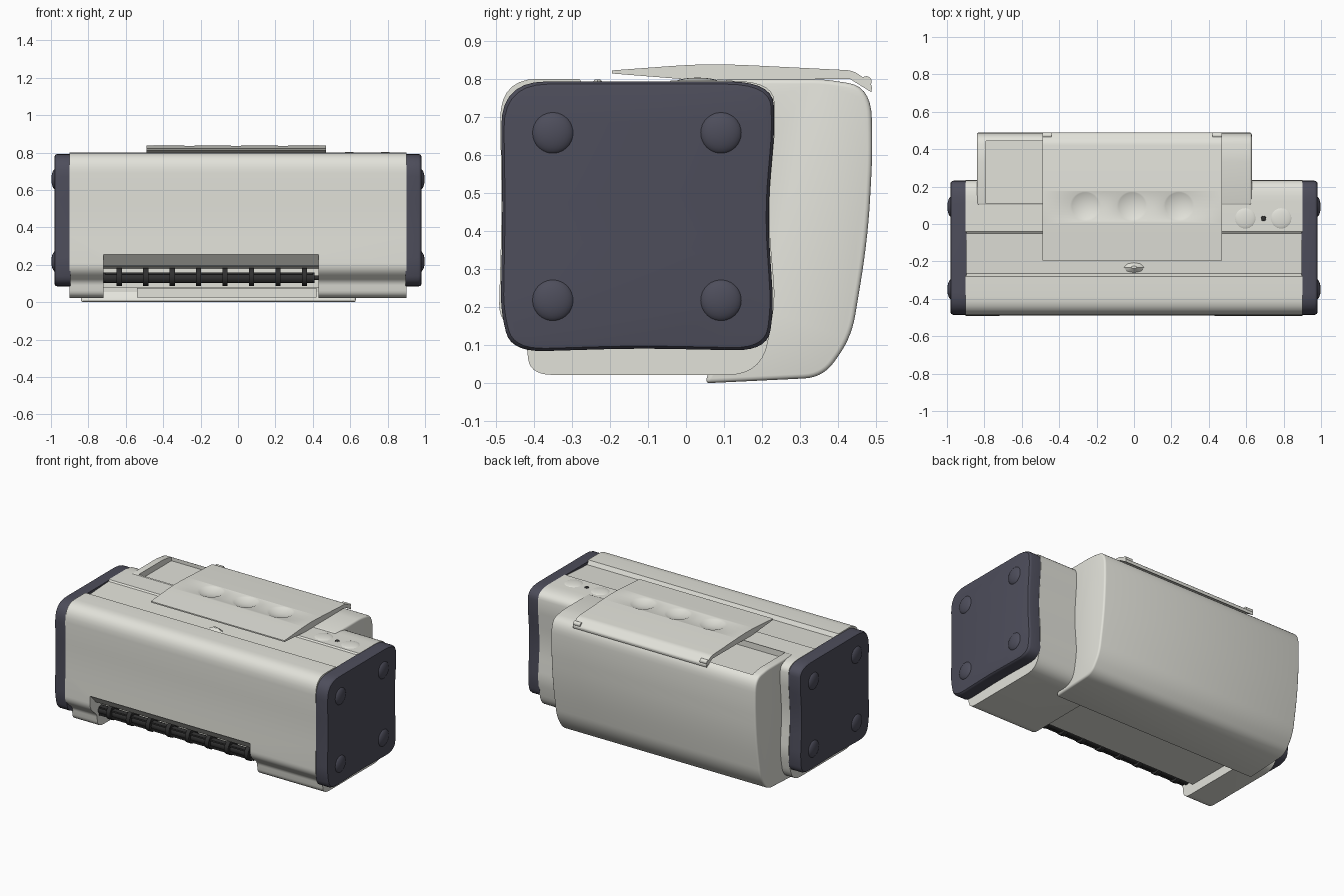
import bpy, bmesh, math
from mathutils import Vector, Matrix

if "Cube" in bpy.data.objects:
    bpy.data.objects.remove(bpy.data.objects["Cube"])


def material(name, rgb):
    m = bpy.data.materials.new(name)
    m.diffuse_color = (*rgb, 1)
    m.use_nodes = True
    m.node_tree.nodes["Principled BSDF"].inputs["Base Color"].default_value = m.diffuse_color
    return m


SHELL = material("pale_shell", (0.76, 0.76, 0.70))
DARK = material("dark_plastic", (0.075, 0.075, 0.105))
BLACK = material("black_rubber", (0.03, 0.03, 0.03))


def finish(name, bm, mat):
    bmesh.ops.recalc_face_normals(bm, faces=bm.faces)
    me = bpy.data.meshes.new(name)
    bm.to_mesh(me)
    bm.free()
    ob = bpy.data.objects.new(name, me)
    bpy.context.collection.objects.link(ob)
    if mat:
        me.materials.append(mat)
    return ob


def rounded(points, steps=7):
    """Outline from (y, z, corner size) with curved corners."""
    out = []
    for i, (y, z, r) in enumerate(points):
        p = Vector((y, z))
        if r == 0:
            out.append(p)
            continue
        da = Vector(points[i - 1][:2]) - p
        db = Vector(points[(i + 1) % len(points)][:2]) - p
        a = p + da.normalized() * min(r, da.length * 0.48)
        b = p + db.normalized() * min(r, db.length * 0.48)
        for k in range(steps + 1):
            t = k / steps
            out.append(a * (1 - t) ** 2 + p * 2 * t * (1 - t) + b * t * t)
    return out


def loft(name, sections, mat):
    """Closed solid through (x, outline) sections."""
    bm = bmesh.new()
    rings = [[bm.verts.new((x, y, z)) for y, z in outline] for x, outline in sections]
    n = len(rings[0])
    for a, b in zip(rings, rings[1:]):
        for i in range(n):
            j = (i + 1) % n
            bm.faces.new((a[i], a[j], b[j], b[i]))
    bm.faces.new(rings[0])
    bm.faces.new(rings[-1])
    return finish(name, bm, mat)


def extrude(name, outline, x0, x1, mat):
    return loft(name, [(x0, outline), (x1, outline)], mat)


def box(name, x0, x1, y0, y1, z0, z1, mat=None):
    return extrude(name, [(y0, z0), (y1, z0), (y1, z1), (y0, z1)], x0, x1, mat)


def ball(name, loc, scale, mat=None, seg=32):
    bm = bmesh.new()
    bmesh.ops.create_uvsphere(bm, u_segments=seg, v_segments=seg // 2, radius=1)
    bmesh.ops.transform(bm, matrix=Matrix.Translation(loc) @ Matrix.Diagonal((*scale, 1)), verts=bm.verts)
    return finish(name, bm, mat)


def rod(name, x0, x1, y, z, r, mat, seg=20):
    ring = [(y + r * math.cos(2 * math.pi * i / seg), z + r * math.sin(2 * math.pi * i / seg)) for i in range(seg)]
    return extrude(name, ring, x0, x1, mat)


def apply(ob, mod):
    bpy.context.view_layer.objects.active = ob
    bpy.ops.object.modifier_apply(modifier=mod.name)


def cut(ob, cutter, keep=False):
    m = ob.modifiers.new("cut", "BOOLEAN")
    m.operation, m.solver, m.object = "DIFFERENCE", "EXACT", cutter
    apply(ob, m)
    if not keep:
        bpy.data.objects.remove(cutter)


def bevel(ob, w, seg=4):
    m = ob.modifiers.new("bevel", "BEVEL")
    m.width, m.segments, m.limit_method, m.angle_limit = w, seg, "ANGLE", math.radians(50)
    apply(ob, m)


# main housing with shallow valley along the top and waisted back
body = extrude("main_housing", rounded([
    (-0.49, 0.80, 0.11), (-0.28, 0.80, 0), (-0.265, 0.775, 0), (-0.05, 0.787, 0), (-0.04, 0.795, 0),
    (0.23, 0.795, 0.11), (0.235, 0.68, 0.03), (0.215, 0.45, 0.1), (0.235, 0.22, 0.05),
    (0.20, 0.022, 0.09), (-0.41, 0.022, 0.06), (-0.42, 0.11, 0.02), (-0.492, 0.17, 0.04),
    (-0.484, 0.45, 0.1)]), -0.90, 0.90, SHELL)

# front outlet and hollow underside
cut(body, extrude("outlet_cutter", [(-0.6, 0.27), (-0.485, 0.255), (-0.43, 0.195), (-0.33, 0.18),
                                    (-0.33, 0.08), (0.08, 0.08), (0.08, -0.05), (-0.6, -0.05)],
                  -0.72, 0.43, None))

# rear paper compartment
rear = extrude("rear_compartment", rounded([
    (0.05, 0.0, 0), (0.36, 0.015, 0.05), (0.435, 0.12, 0.06), (0.478, 0.38, 0.12), (0.49, 0.60, 0.06),
    (0.487, 0.78, 0.09), (0.36, 0.799, 0.03), (0.10, 0.799, 0), (0.10, 0.70, 0), (0.19, 0.60, 0),
    (0.19, 0.20, 0), (0.06, 0.03, 0)]), -0.84, 0.63, SHELL)
bevel(rear, 0.012, 3)

# open tray beside the lid
tray = box("tray_cutter", -0.79, -0.44, 0.11, 0.445, 0.76, 0.9)
cut(rear, tray, keep=True)
cut(body, tray)

# hinged lid with three finger dimples
lid = extrude("top_lid", rounded([
    (-0.195, 0.822, 0), (0.02, 0.838, 0.08), (0.12, 0.838, 0.08), (0.44, 0.822, 0.02), (0.49, 0.785, 0.02),
    (0.487, 0.765, 0), (0.43, 0.80, 0), (0.02, 0.797, 0), (-0.195, 0.814, 0)]), -0.49, 0.47, SHELL)
for x in (-0.26, -0.01, 0.24):
    cut(lid, ball("dimple_cutter", (x, 0.097, 1.005), (0.187,) * 3, seg=64))
for x in (-0.465, 0.445):
    rod("lid_hinge", x - 0.025, x + 0.025, 0.474, 0.793, 0.014, SHELL)

# end caps with softened rims and domed fasteners
cap_outline = rounded([
    (-0.487, 0.793, 0.12), (0.23, 0.793, 0.12), (0.232, 0.66, 0.04), (0.214, 0.45, 0.1),
    (0.23, 0.20, 0.05), (0.215, 0.085, 0.09), (-0.13, 0.092, 0.1), (-0.46, 0.082, 0.09),
    (-0.487, 0.19, 0.05), (-0.482, 0.45, 0.1)])
mid = Vector((-0.13, 0.44))
for side, tag in ((-1, "left"), (1, "right")):
    loft(tag + "_end_cap", [(side * x, [mid + (p - mid) * s for p in cap_outline])
                            for x, s in ((0.895, 1), (0.964, 1), (0.973, 0.993), (0.979, 0.98), (0.981, 0.955))], DARK)
    for y in (-0.35, 0.092):
        for z in (0.218, 0.658):
            ball(tag + "_fastener", (side * 0.974, y, z), (0.024, 0.056, 0.056), DARK)

# control buttons, indicator and lid catch
for x in (0.595, 0.787):
    ball("control_button", (x, 0.03, 0.791), (0.058, 0.058, 0.012), SHELL)
ball("indicator", (0.692, 0.03, 0.795), (0.014, 0.014, 0.005), BLACK, 16)
bm = bmesh.new()
bmesh.ops.create_cone(bm, cap_ends=True, segments=8, radius1=0.07, radius2=0.015, depth=0.03)
bmesh.ops.transform(bm, matrix=Matrix.Translation((0, -0.232, 0.783)) @ Matrix.Diagonal((1, 0.5, 1, 1)), verts=bm.verts)
finish("lid_catch", bm, SHELL)

# feed roller with grip rings
rod("feed_roller", -0.72, 0.41, -0.38, 0.13, 0.028, BLACK)
rod("roller_axle", -0.73, 0.44, -0.38, 0.13, 0.012, BLACK)
for dz in (-0.022, 0.022):
    box("guide_rail", -0.71, 0.40, -0.412, -0.395, 0.127 + dz, 0.137 + dz, BLACK)
for i in range(8):
    x = -0.635 + 0.1415 * i
    rod("grip_ring", x - 0.014, x + 0.014, -0.38, 0.135, 0.048, BLACK)

# underside plate behind the outlet
box("lower_plate", -0.54, 0.42, 0.03, 0.10, 0.025, 0.075, SHELL)

for ob in bpy.context.scene.objects:
    ob.select_set(True)
bpy.context.view_layer.objects.active = body
bpy.ops.object.shade_smooth_by_angle(angle=math.radians(32))
